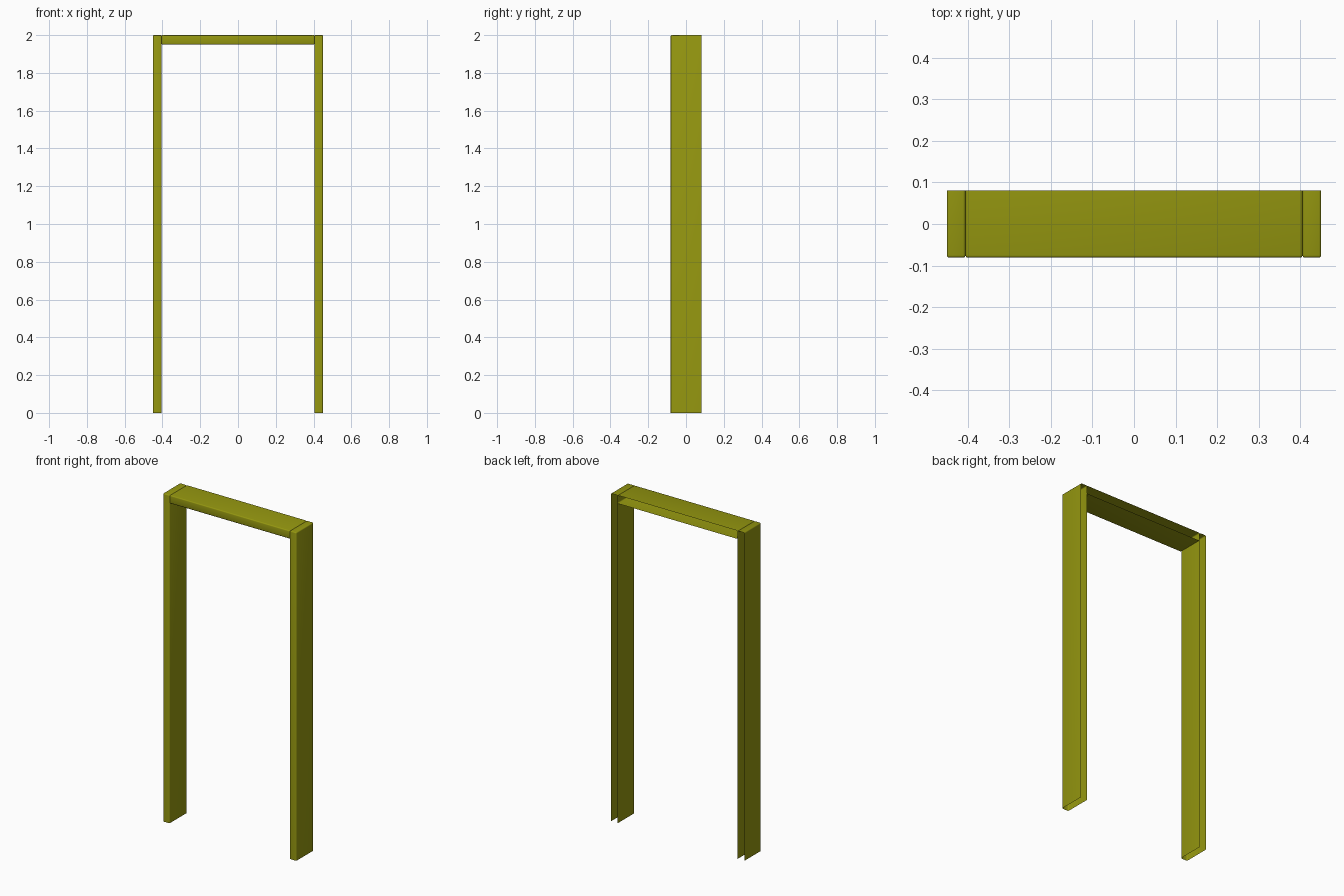
import bpy, bmesh, math

if "Cube" in bpy.data.objects:
    bpy.data.objects.remove(bpy.data.objects["Cube"])

olive = bpy.data.materials.new("olive_paint")
olive.diffuse_color = (0.30, 0.31, 0.005, 1)
olive.use_nodes = True
olive.node_tree.nodes["Principled BSDF"].inputs["Base Color"].default_value = olive.diffuse_color

HALF_W, DEPTH, HEIGHT = 0.45, 0.162, 2.0
JAMB_W, HEAD_H, RADIUS = 0.045, 0.05, 0.006


def shell(name, x0, x1, z0, z1, open_bottom):
    """Hollow trim board: open at the back, rounded on its closed edges."""
    bm = bmesh.new()
    bmesh.ops.create_cube(bm, size=1)
    for v in bm.verts:
        v.co.x = x1 if v.co.x > 0 else x0
        v.co.y *= DEPTH
        v.co.z = z1 if v.co.z > 0 else z0
    bm.normal_update()
    unseen = [f for f in bm.faces
              if f.normal.y > 0.9 or (open_bottom and f.normal.z < -0.9)]
    bmesh.ops.delete(bm, geom=unseen, context='FACES')
    edges = [e for e in bm.edges if not e.is_boundary]
    bmesh.ops.bevel(bm, geom=edges, offset=RADIUS, segments=3,
                    profile=0.5, affect='EDGES')
    mesh = bpy.data.meshes.new(name)
    bm.to_mesh(mesh)
    bm.free()
    mesh.materials.append(olive)
    obj = bpy.data.objects.new(name, mesh)
    bpy.context.collection.objects.link(obj)
    bpy.ops.object.select_all(action='DESELECT')
    obj.select_set(True)
    bpy.context.view_layer.objects.active = obj
    bpy.ops.object.shade_smooth_by_angle(angle=math.radians(40))
    return obj


# Side jambs, open at the back and at the floor
inner = HALF_W - JAMB_W
shell("left_jamb", -HALF_W, -inner, 0, HEIGHT, True)
shell("right_jamb", inner, HALF_W, 0, HEIGHT, True)

# Header between the jambs
shell("header", -inner, inner, HEIGHT - HEAD_H, HEIGHT, False)
